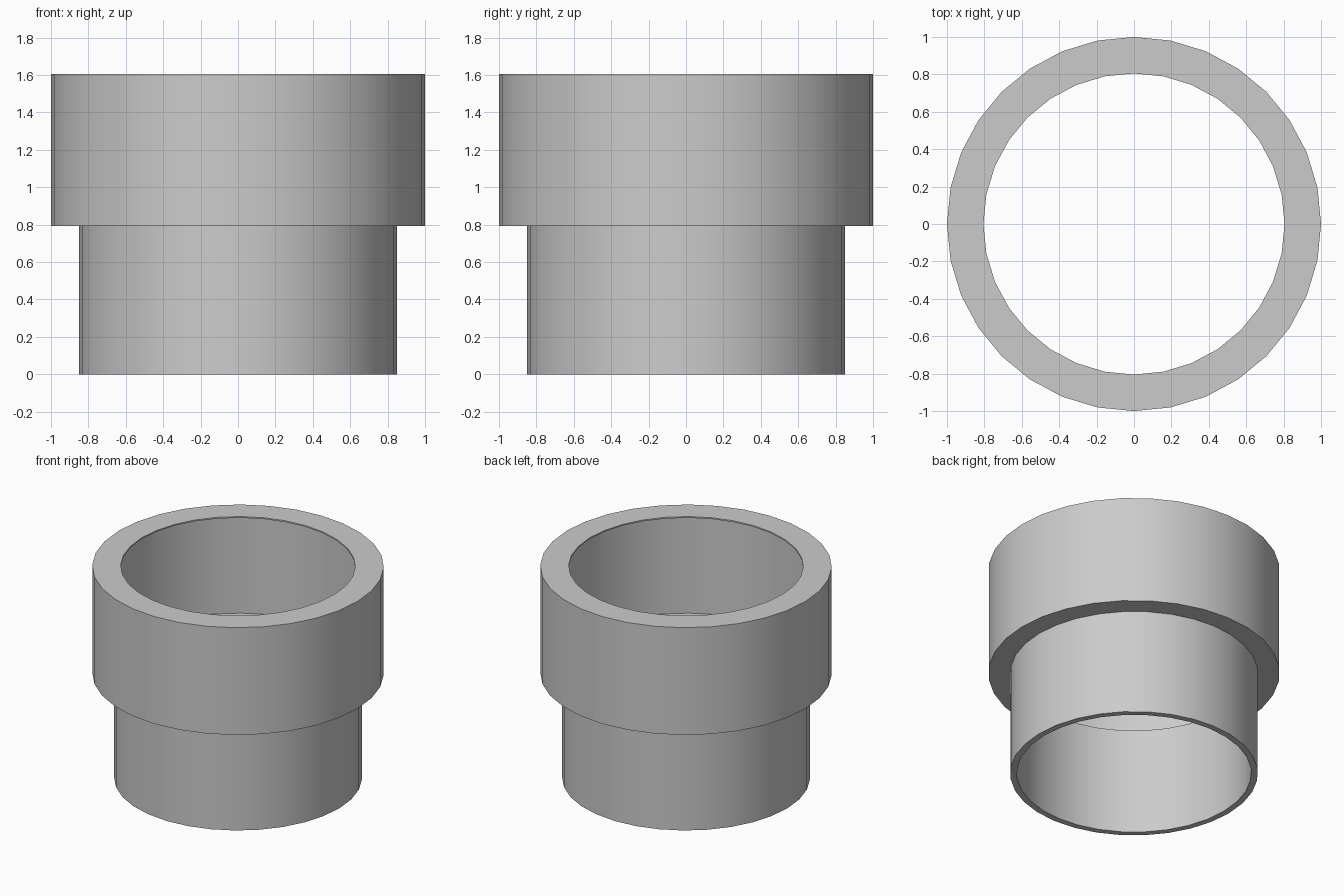
import bpy, bmesh, math

cube = bpy.data.objects.get("Cube")
if cube:
    bpy.data.objects.remove(cube, do_unlink=True)

SIDES = 32

grey = bpy.data.materials.new("light_grey")
grey.use_nodes = True
colour = (0.6, 0.6, 0.6, 1)
grey.diffuse_color = colour
grey.node_tree.nodes["Principled BSDF"].inputs["Base Color"].default_value = colour


def revolve(name, profile):
    """Turn a closed (radius, height) outline around z."""
    bm = bmesh.new()
    rings = []
    for i in range(SIDES):
        a = math.tau * i / SIDES
        rings.append([bm.verts.new((r * math.cos(a), r * math.sin(a), z)) for r, z in profile])
    n = len(profile)
    for i in range(SIDES):
        a, b = rings[i], rings[(i + 1) % SIDES]
        for j in range(n):
            k = (j + 1) % n
            bm.faces.new((a[j], b[j], b[k], a[k]))
    bmesh.ops.recalc_face_normals(bm, faces=bm.faces)
    mesh = bpy.data.meshes.new(name)
    bm.to_mesh(mesh)
    bm.free()
    obj = bpy.data.objects.new(name, mesh)
    bpy.context.collection.objects.link(obj)
    mesh.materials.append(grey)
    bpy.ops.object.select_all(action="DESELECT")
    obj.select_set(True)
    bpy.context.view_layer.objects.active = obj
    bpy.ops.object.shade_smooth_by_angle(angle=math.radians(30))
    return obj


# Dimensions
bore, neck, hollow, rim = 0.805, 0.85, 0.957, 1.0
step, top, plate = 0.793, 1.605, 0.01

# One sleeve: narrow neck, wide collar hollow inside, thin lip around the mouth
revolve("stepped_sleeve", [
    (bore, 0), (neck, 0), (neck, step), (rim, step), (rim, top), (bore, top),
    (bore, top - plate), (hollow, top - plate), (hollow, step + plate), (bore, step + plate),
])
